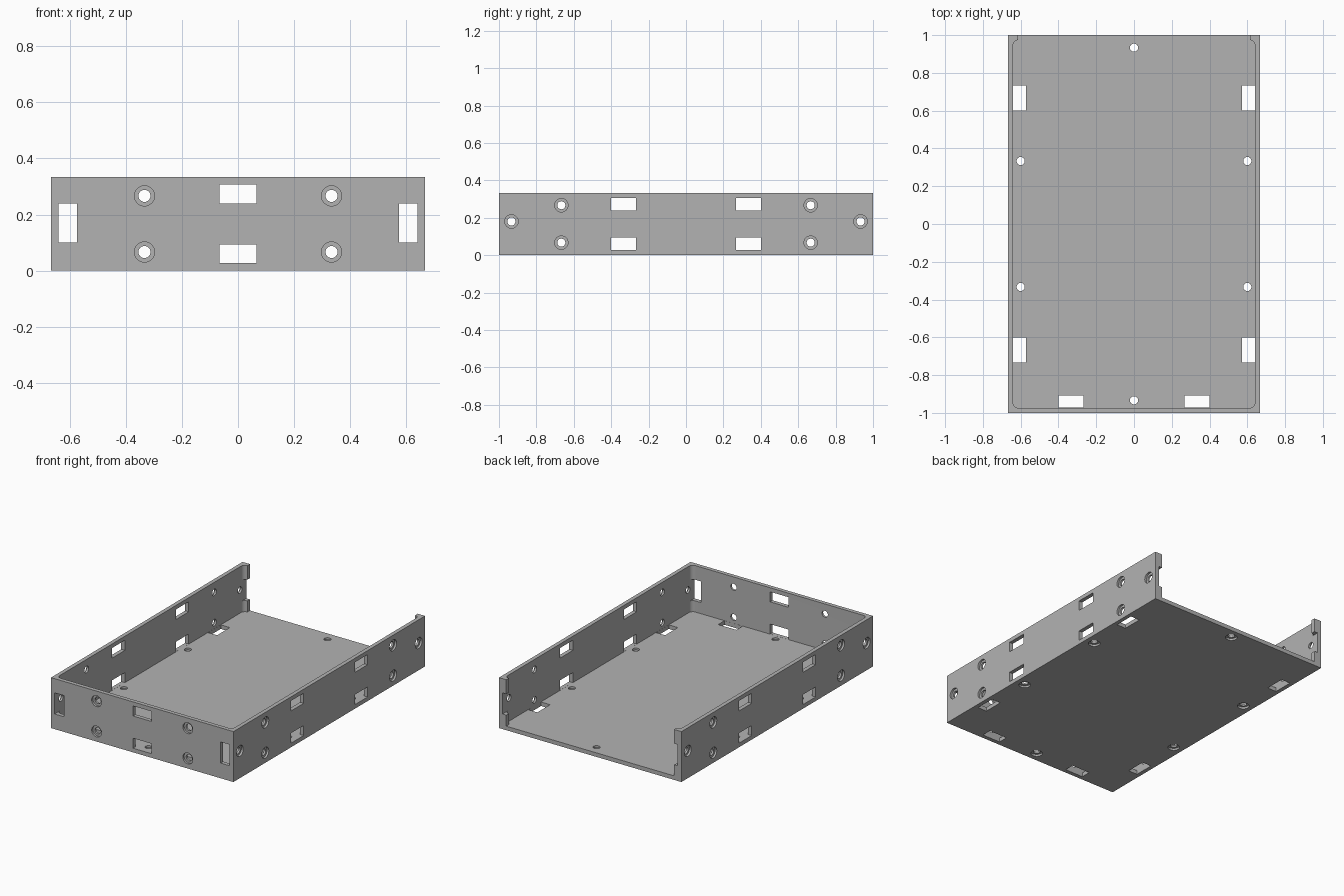
import bpy
from math import pi
from mathutils import Vector

cube = bpy.data.objects.get("Cube")
if cube:
    bpy.data.objects.remove(cube, do_unlink=True)

W, L, H = 0.6667, 1.0, 0.3333   # half width, half length, height
T = 0.0267                      # wall thickness
E = 0.05                        # cutter overshoot

grey = bpy.data.materials.new("plain grey")
grey.use_nodes = True
colour = (0.45, 0.45, 0.45, 1)
grey.diffuse_color = colour
grey.node_tree.nodes["Principled BSDF"].inputs["Base Color"].default_value = colour


def box(name, lo, hi):
    lo, hi = Vector(lo), Vector(hi)
    bpy.ops.mesh.primitive_cube_add(size=1, location=(lo + hi) / 2)
    ob = bpy.context.object
    ob.name = name
    ob.scale = hi - lo
    bpy.ops.object.transform_apply(location=True, rotation=True, scale=True)
    ob.data.materials.append(grey)
    return ob


cutters = []


def cut(ob):
    ob.hide_render = True
    cutters.append(ob)


def slot(lo, hi):
    cut(box("slot_cutter", lo, hi))


def screw_hole(point, inward):
    """Through hole with a wider recess on the outer face."""
    d = Vector(inward)
    for radius, start, end in ((0.0215, -E, T + 0.02), (0.036, -E, T / 2)):
        bpy.ops.mesh.primitive_cylinder_add(
            vertices=32, radius=radius, depth=end - start,
            location=Vector(point) + d * (start + end) / 2,
            rotation=d.to_track_quat('Z', 'Y').to_euler())
        ob = bpy.context.object
        ob.name = "hole_cutter"
        ob.data.materials.append(grey)
        cut(ob)


# Solid outer block
tray = box("tray", (-W, -L, 0), (W, L, H))

# Main cavity with rounded upright corners
cavity = box("cavity_cutter", (T - W, T - L, T), (W - T, L - T, H + E))
bevel = cavity.modifiers.new("round", 'BEVEL')
bevel.width, bevel.segments = T, 8
bevel.limit_method = 'WEIGHT'
weights = cavity.data.attributes.new("bevel_weight_edge", 'FLOAT', 'EDGE')
for e in cavity.data.edges:
    a, b = (cavity.data.vertices[i].co for i in e.vertices)
    weights.data[e.index].value = 1.0 if abs(a.z - b.z) > 0.1 else 0.0
cut(cavity)

# Open back end, leaving a narrow lip on each side wall
slot((2 * T - W, L - 3 * T, T), (W - 2 * T, L + E, H + E))

# Upright slots at the corners of the front wall and in the back lips
for s in (-1, 1):
    x0, x1 = sorted((s * 0.573, s * 0.6395))
    slot((x0, -L - E, 0.1), (x1, 2 * T - L, 0.24))
    slot((x0, L - 2 * T, 0.1), (x1, L + E, 0.24))

# Paired slots low and high in the front and side walls
for z0, z1 in ((0.0272, 0.0933), (0.24, 0.3067)):
    slot((-0.0667, -L - E, z0), (0.0667, 1.5 * T - L, z1))
    for s in (-1, 1):
        x0, x1 = sorted((s * (W - 1.5 * T), s * (W + E)))
        for y in (-0.3333, 0.3333):
            slot((x0, y - 0.0667, z0), (x1, y + 0.0667, z1))

# Floor slots along the sides and the front
for s in (-1, 1):
    x0, x1 = sorted((s * 0.573, s * 0.6395))
    for y in (-0.6667, 0.6667):
        slot((x0, y - 0.0667, -E), (x1, y + 0.0667, 1.5 * T))
    slot((s * 0.3333 - 0.0667, -0.9725, -E), (s * 0.3333 + 0.0667, -0.907, 1.5 * T))

# Recessed screw holes in the front, sides and floor
for s in (-1, 1):
    for z in (0.0667, 0.2667):
        screw_hole((s * 0.3333, -L, z), (0, 1, 0))
    for y, z in ((-0.6667, 0.0667), (-0.6667, 0.2667), (0.6667, 0.0667),
                 (0.6667, 0.2667), (-0.9333, 0.18), (0.9333, 0.18)):
        screw_hole((s * W, y, z), (-s, 0, 0))
    for y in (-0.3333, 0.3333):
        screw_hole((s * 0.6, y, 0), (0, 0, 1))
    screw_hole((0, s * 0.9333, 0), (0, 0, 1))

# Apply every cutter to the tray, then discard it
bpy.ops.object.select_all(action='DESELECT')
bpy.context.view_layer.objects.active = tray
tray.select_set(True)
for c in cutters:
    m = tray.modifiers.new("cut", 'BOOLEAN')
    m.operation, m.solver, m.object = 'DIFFERENCE', 'EXACT', c
    bpy.ops.object.modifier_apply(modifier=m.name)
for c in cutters:
    bpy.data.objects.remove(c, do_unlink=True)
bpy.ops.object.shade_smooth_by_angle(angle=pi / 6)
